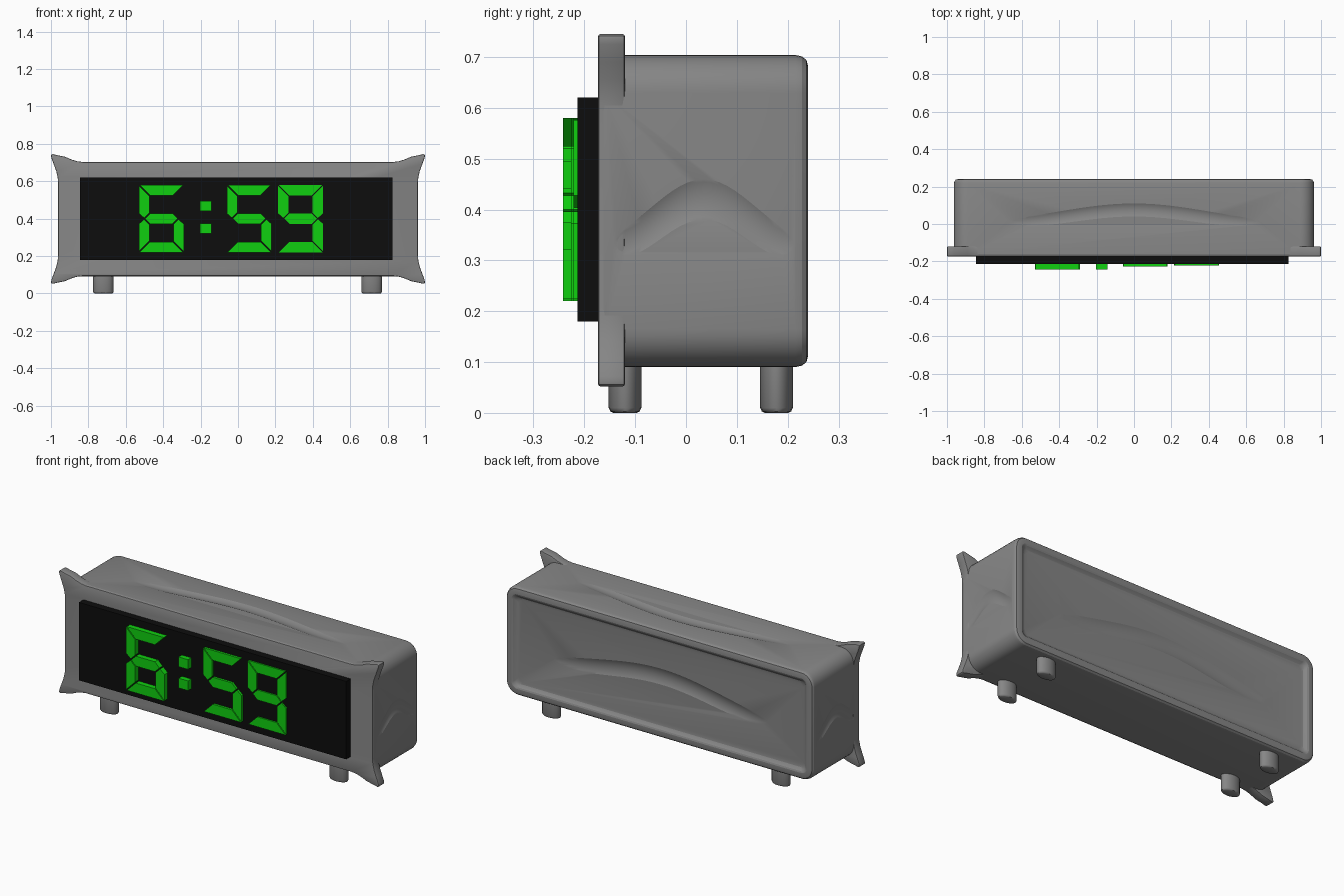
import bpy, bmesh, math

if "Cube" in bpy.data.objects:
    bpy.data.objects.remove(bpy.data.objects["Cube"])


def material(name, rgb):
    m = bpy.data.materials.new(name)
    m.diffuse_color = (*rgb, 1)
    m.use_nodes = True
    m.node_tree.nodes["Principled BSDF"].inputs["Base Color"].default_value = m.diffuse_color
    return m


GREY = material("case grey", (0.24, 0.24, 0.24))
BLACK = material("screen black", (0.004, 0.004, 0.004))
GREEN = material("digit green", (0.005, 0.63, 0.005))


def finish(bm, name, mat):
    bmesh.ops.recalc_face_normals(bm, faces=bm.faces[:])
    me = bpy.data.meshes.new(name)
    bm.to_mesh(me)
    bm.free()
    me.materials.append(mat)
    ob = bpy.data.objects.new(name, me)
    bpy.context.collection.objects.link(ob)
    return ob


def activate(ob):
    bpy.ops.object.select_all(action='DESELECT')
    ob.select_set(True)
    bpy.context.view_layer.objects.active = ob


def smooth(ob, angle):
    activate(ob)
    bpy.ops.object.shade_smooth_by_angle(angle=math.radians(angle))


def loft(bm, rings):
    """Skin closed rings of equal size and cap both ends."""
    vs = [[bm.verts.new(p) for p in ring] for ring in rings]
    for a, b in zip(vs, vs[1:]):
        for i in range(len(a)):
            j = (i + 1) % len(a)
            bm.faces.new((a[i], a[j], b[j], b[i]))
    bm.faces.new(vs[0])
    bm.faces.new(vs[-1])


def prism(bm, pts, y0, y1):
    loft(bm, [[(x, y, z) for x, z in pts] for y in (y0, y1)])


def rounded_rect(inset, y, n=8):
    hx, hz, zc = 0.963 - inset, 0.307 - inset, 0.397
    r = max(0.075 - inset, 0.025)
    ring = []
    for k, (sx, sz) in enumerate([(1, 1), (-1, 1), (-1, -1), (1, -1)]):
        for i in range(n + 1):
            a = math.pi / 2 * (k + i / n)
            ring.append((sx * (hx - r) + r * math.cos(a), y,
                         zc + sz * (hz - r) + r * math.sin(a)))
    return ring


# Case: rounded box with a rolled rear rim around a sunken back panel
bm = bmesh.new()
loft(bm, [rounded_rect(i, y) for i, y in [
    (0.002, -0.165), (0, -0.16), (0, 0.215), (0.003, 0.228), (0.010, 0.237),
    (0.022, 0.24), (0.040, 0.24), (0.048, 0.237), (0.056, 0.229),
    (0.064, 0.224), (0.075, 0.222)]])
case = finish(bm, "case", GREY)


# Shallow arched grooves pressed into the top, back and sides
def groove(place, half_len, base, rise, half_w, depth):
    r = (half_w ** 2 + depth ** 2) / (2 * depth)
    rings, n = [], 24
    for i in range(n + 1):
        t = -1 + 2 * i / n
        c = base + rise * (0.5 + 0.5 * math.cos(math.pi * t))
        out = r - depth * (1 - 1.15 * t ** 4)
        rings.append([place(half_len * t, c + r * math.cos(a), out + r * math.sin(a))
                      for a in [2 * math.pi * k / 64 for k in range(64)]])
    b = bmesh.new()
    loft(b, rings)
    cutter = finish(b, "groove_cutter", GREY)
    cutter.hide_render = True
    mod = case.modifiers.new("groove", 'BOOLEAN')
    mod.operation, mod.object, mod.solver = 'DIFFERENCE', cutter, 'EXACT'
    activate(case)
    bpy.ops.object.modifier_apply(modifier=mod.name)
    bpy.data.objects.remove(cutter, do_unlink=True)


groove(lambda u, v, w: (u, v, 0.704 + w), 0.69, 0.01, 0.065, 0.035, 0.008)
groove(lambda u, v, w: (u, 0.222 + w, v), 0.69, 0.35, 0.08, 0.045, 0.010)
for s in (1, -1):
    groove(lambda u, v, w: (s * (0.963 + w), 0.035 + u, v), 0.185, 0.33, 0.09, 0.04, 0.007)
smooth(case, 20)

# Front bezel with four flared corner points
corner = [(0.83, 0.703), (0.86, 0.707), (0.89, 0.716), (0.925, 0.731), (0.96, 0.738),
          (0.99, 0.745), (1.0, 0.742), (0.998, 0.725), (0.985, 0.69),
          (0.972, 0.655), (0.964, 0.62), (0.962, 0.59)]
right = corner + [(x, 0.8 - z - 0.003) for x, z in reversed(corner)]
bm = bmesh.new()
prism(bm, right + [(-x, z) for x, z in reversed(right)], -0.173, -0.12)
bezel = finish(bm, "front_bezel", GREY)
bev = bezel.modifiers.new("soft_edge", 'BEVEL')
bev.width, bev.segments, bev.limit_method = 0.005, 2, 'ANGLE'
bev.angle_limit = math.radians(50)
activate(bezel)
bpy.ops.object.modifier_apply(modifier=bev.name)
smooth(bezel, 32)


# Screen slab
def rect(x0, x1, z0, z1):
    return [(x0, z0), (x1, z0), (x1, z1), (x0, z1)]


bm = bmesh.new()
prism(bm, rect(-0.845, 0.825, 0.18, 0.62), -0.213, -0.16)
finish(bm, "screen", BLACK)


# Seven-segment digits, mitred at the joints
def digit(name, x0, segments, front):
    W, H, t, g = 0.24, 0.36, 0.056, 0.004
    m, h = H / 2, 0.028
    top = [(g, H), (W - g, H), (W - t - g, H - t), (t + g, H - t)]
    upper = [(0, H - g), (t, H - t - g), (t, m + h + g), (h, m + g), (0, m + h)]
    shapes = {
        'top': top,
        'bottom': [(x, H - z) for x, z in top],
        'middle': [(h + g, m), (t + g, m + h), (W - t - g, m + h),
                   (W - h - g, m), (W - t - g, m - h), (t + g, m - h)],
        'ul': upper,
        'ur': [(W - x, z) for x, z in upper],
        'll': [(x, H - z) for x, z in upper],
        'lr': [(W - x, H - z) for x, z in upper],
    }
    b = bmesh.new()
    for s in segments.split():
        prism(b, [(x0 + x, 0.22 + z) for x, z in shapes[s]], front, -0.208)
    finish(b, name, GREEN)


digit("hour_digit", -0.53, "top ul middle ll lr bottom", -0.242)
digit("minute_tens_digit", -0.06, "top ul middle lr bottom", -0.226)
digit("minute_ones_digit", 0.215, "top ul ur middle lr bottom", -0.221)

# Colon dots
bm = bmesh.new()
for z in (0.32, 0.44):
    prism(bm, rect(-0.202, -0.143, z, z + 0.055), -0.242, -0.208)
finish(bm, "colon", GREEN)

# Four oval feet with rounded bottoms
for label, y in (("front", -0.12), ("rear", 0.178)):
    for side, x in (("left", -0.72), ("right", 0.715)):
        bm = bmesh.new()
        loft(bm, [[(x + (0.055 - i) * math.cos(a), y + (0.032 - i) * math.sin(a), z)
                   for a in [2 * math.pi * k / 16 for k in range(16)]]
                  for i, z in ((0.009, 0), (0.003, 0.003), (0, 0.010), (0, 0.10))])
        smooth(finish(bm, f"{label}_{side}_foot", GREY), 40)
